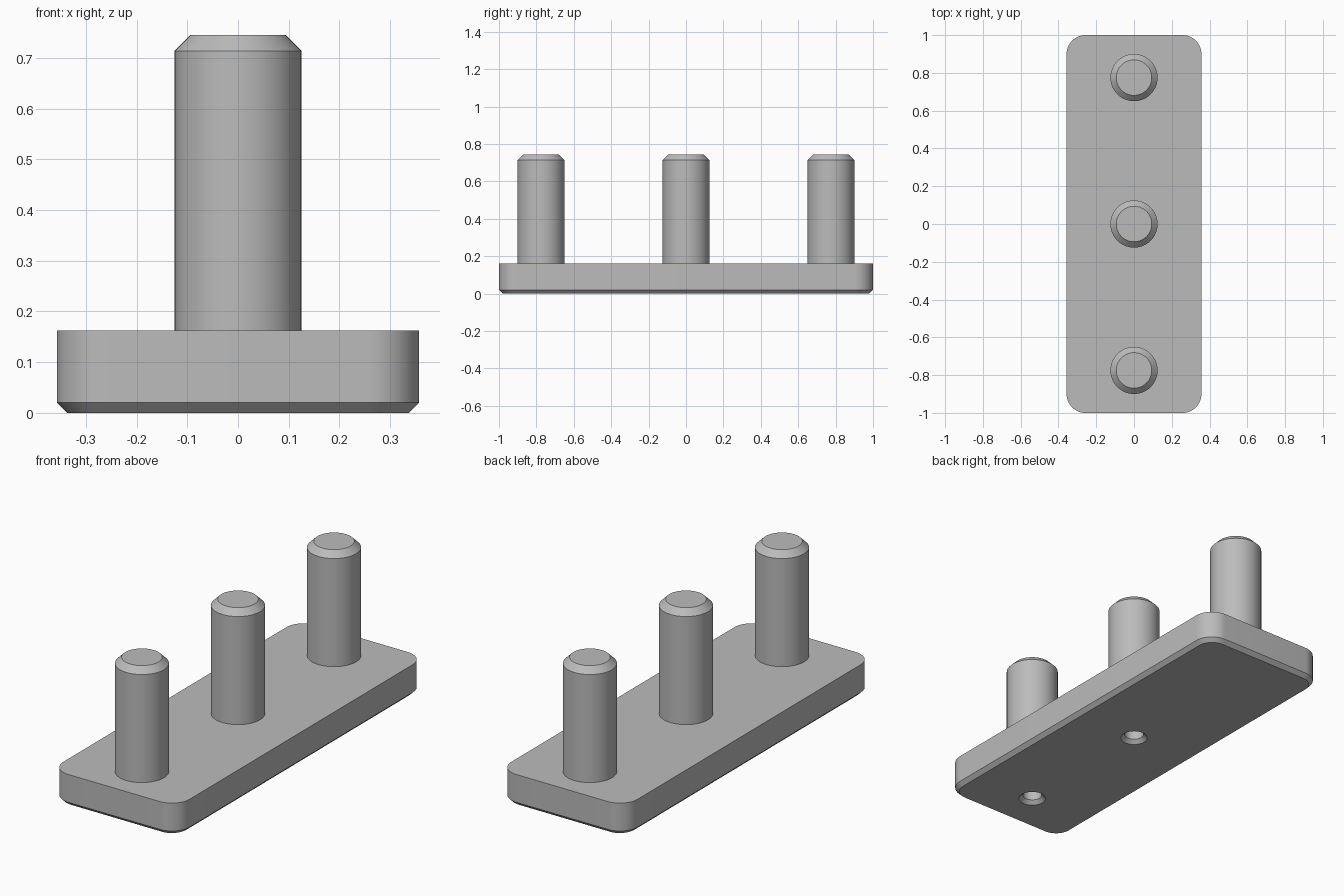
import bpy, bmesh, math

if "Cube" in bpy.data.objects:
    bpy.data.objects.remove(bpy.data.objects["Cube"], do_unlink=True)

HALF_X, HALF_Y, PLATE_TOP = 0.357, 1.0, 0.162
PEG_SPACING = 0.775

grey = bpy.data.materials.new("plain grey")
grey.use_nodes = True
grey.diffuse_color = (0.5, 0.5, 0.5, 1)
grey.node_tree.nodes["Principled BSDF"].inputs["Base Color"].default_value = (0.5, 0.5, 0.5, 1)


def finish(name, bm):
    bmesh.ops.recalc_face_normals(bm, faces=bm.faces)
    mesh = bpy.data.meshes.new(name)
    bm.to_mesh(mesh)
    bm.free()
    mesh.materials.append(grey)
    obj = bpy.data.objects.new(name, mesh)
    bpy.context.collection.objects.link(obj)
    return obj


def turned(name, profile, y, sides=64):
    """Closed round part from (radius, height) pairs."""
    bm = bmesh.new()
    rings = []
    for r, z in profile:
        angles = [2 * math.pi * i / sides for i in range(sides)]
        rings.append([bm.verts.new((r * math.cos(a), y + r * math.sin(a), z)) for a in angles])
    for low, high in zip(rings, rings[1:]):
        for i in range(sides):
            j = (i + 1) % sides
            bm.faces.new((low[i], low[j], high[j], high[i]))
    bm.faces.new(rings[0])
    bm.faces.new(rings[-1])
    return finish(name, bm)


def cut(obj, cutter):
    mod = obj.modifiers.new("hole", 'BOOLEAN')
    mod.operation = 'DIFFERENCE'
    mod.solver = 'EXACT'
    mod.object = cutter
    bpy.context.view_layer.objects.active = obj
    bpy.ops.object.modifier_apply(modifier=mod.name)


# Base plate: rounded corners, chamfered lower rim
bm = bmesh.new()
bmesh.ops.create_cube(bm, size=1)
for v in bm.verts:
    v.co = (v.co.x * 2 * HALF_X, v.co.y * 2 * HALF_Y, (v.co.z + 0.5) * PLATE_TOP)
upright = [e for e in bm.edges if abs(e.verts[0].co.z - e.verts[1].co.z) > 0.1]
bmesh.ops.bevel(bm, geom=upright, offset=0.1, segments=14, profile=0.5, affect='EDGES')
rim = [e for e in bm.edges if all(v.co.z < 0.001 for v in e.verts)]
bmesh.ops.bevel(bm, geom=rim, offset=0.02, segments=1, affect='EDGES')
plate = finish("base_plate", bm)

# Three chamfered pegs standing on the plate
peg_profile = [(0.125, PLATE_TOP), (0.125, 0.714), (0.094, 0.745)]
pegs = [turned(name, peg_profile, y) for name, y in
        (("front_peg", -PEG_SPACING), ("middle_peg", 0), ("back_peg", PEG_SPACING))]

# Countersunk blind holes under the front and middle pegs
hole_profile = [(0.085, -0.02), (0.046, 0.019), (0.046, 0.5)]
for peg, y in zip(pegs[:2], (-PEG_SPACING, 0)):
    cutter = turned("hole_cutter", hole_profile, y)
    cut(plate, cutter)
    cut(peg, cutter)
    bpy.data.objects.remove(cutter, do_unlink=True)

# Smooth curved walls, crisp chamfers
bpy.ops.object.select_all(action='DESELECT')
for obj in [plate] + pegs:
    obj.select_set(True)
bpy.context.view_layer.objects.active = plate
bpy.ops.object.shade_smooth_by_angle(angle=math.radians(30))
